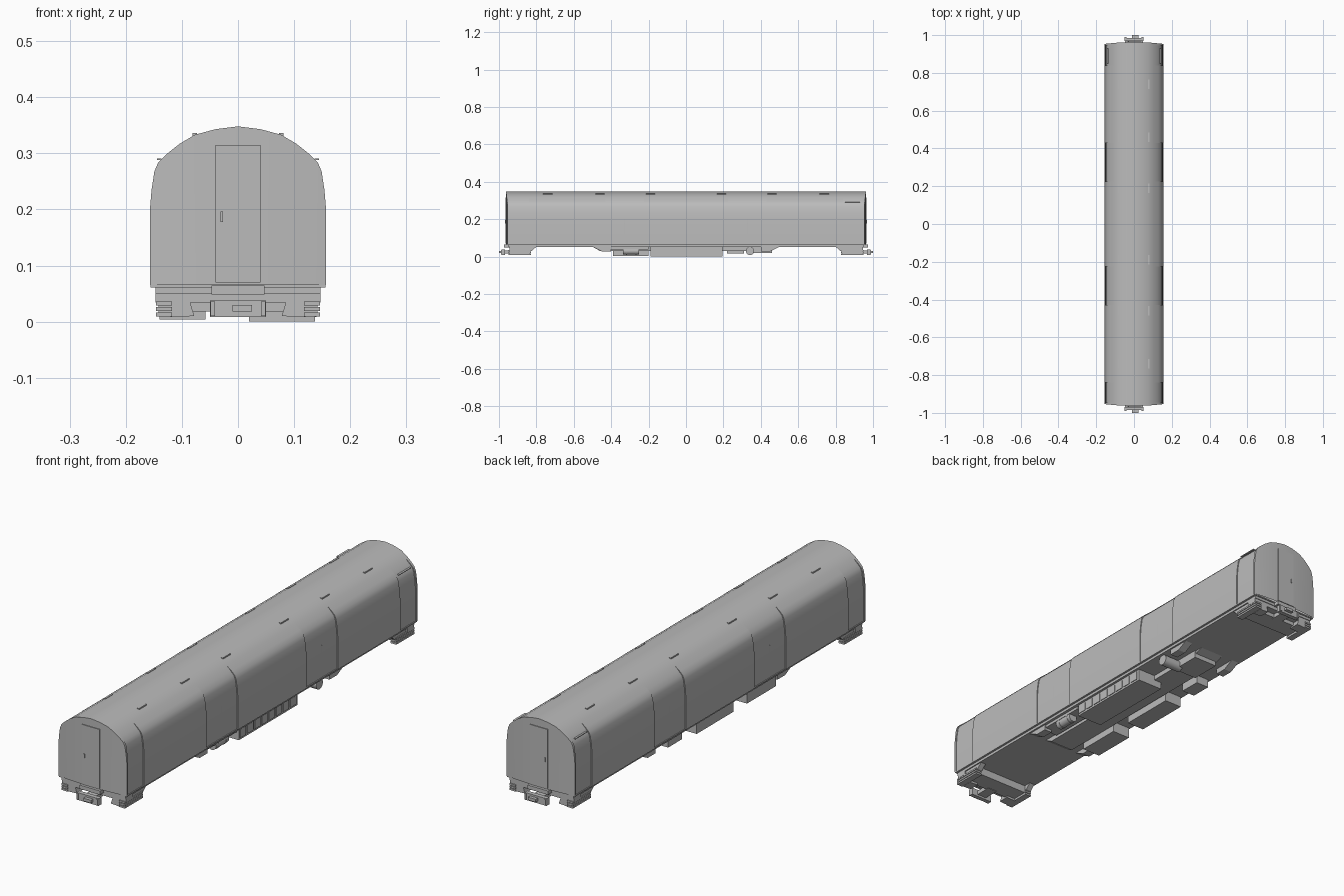
import bpy, bmesh, math
from mathutils import Matrix

if "Cube" in bpy.data.objects:
    bpy.data.objects.remove(bpy.data.objects["Cube"])

grey = bpy.data.materials.new("plain grey")
grey.diffuse_color = (0.5, 0.5, 0.5, 1)
grey.use_nodes = True
grey.node_tree.nodes["Principled BSDF"].inputs["Base Color"].default_value = grey.diffuse_color

# Half cross-section of the shell, sill to ridge
HALF = [(0.157, 0.065), (0.157, 0.2), (0.154, 0.235), (0.149, 0.268), (0.142, 0.284), (0.128, 0.298),
        (0.104, 0.317), (0.077, 0.333), (0.04, 0.343), (0, 0.348)]
PROFILE = HALF + [(-x, z) for x, z in reversed(HALF[:-1])]


def end_y(x):
    return 0.963 - 0.4 * x * x


def finish(bm, name, smooth=False):
    bmesh.ops.recalc_face_normals(bm, faces=bm.faces)
    me = bpy.data.meshes.new(name)
    bm.to_mesh(me)
    bm.free()
    ob = bpy.data.objects.new(name, me)
    bpy.context.collection.objects.link(ob)
    me.materials.append(grey)
    if smooth:
        bpy.ops.object.select_all(action='DESELECT')
        bpy.context.view_layer.objects.active = ob
        ob.select_set(True)
        bpy.ops.object.shade_smooth_by_angle(angle=math.radians(30))
    return ob


def box(name, x0, x1, y0, y1, z0, z1, bevel=0):
    bm = bmesh.new()
    bmesh.ops.create_cube(bm, size=1)
    for v in bm.verts:
        v.co = ((x0 + x1) / 2 + v.co.x * (x1 - x0), (y0 + y1) / 2 + v.co.y * (y1 - y0),
                (z0 + z1) / 2 + v.co.z * (z1 - z0))
    if bevel:
        bmesh.ops.bevel(bm, geom=bm.edges[:], offset=bevel, segments=1, affect='EDGES')
    return finish(bm, name)


def end_box(name, s, x0, x1, y0, y1, z0, z1):
    # y0..y1 is measured outwards on the end given by s
    return box(name, x0, x1, min(s * y0, s * y1), max(s * y0, s * y1), z0, z1)


def prism(name, pts, axis, a, b):
    # Extrude a 2D outline along x (pts are y, z) or y (pts are x, z)
    bm = bmesh.new()
    rings = [[bm.verts.new((t, p, q) if axis == 'x' else (p, t, q)) for p, q in pts] for t in (a, b)]
    bm.faces.new(rings[0])
    bm.faces.new(rings[1])
    n = len(pts)
    for i in range(n):
        bm.faces.new((rings[0][i], rings[0][(i + 1) % n], rings[1][(i + 1) % n], rings[1][i]))
    return finish(bm, name)


def cylinder(name, c, r, length, axis, segs=20):
    bm = bmesh.new()
    bmesh.ops.create_cone(bm, cap_ends=True, segments=segs, radius1=r, radius2=r, depth=length)
    rot = Matrix.Rotation(math.pi / 2, 4, 'Y' if axis == 'x' else 'X')
    bmesh.ops.transform(bm, matrix=Matrix.Translation(c) @ rot, verts=bm.verts)
    return finish(bm, name, True)


# Body shell with shallow door recesses in its sides
stations = [(None, 0)]
for a, b in ((-0.945, -0.84), (-0.43, -0.225), (0.225, 0.43), (0.84, 0.945)):
    stations += [(a, 0), (a, 1), (b, 1), (b, 0)]
stations.append((None, 0))
bm = bmesh.new()
rings = []
for k, (y, recess) in enumerate(stations):
    s = -1 if k == 0 else 1
    ring = []
    for x, z in PROFILE:
        depth = 0.004 if recess and z < 0.3 else 0
        ring.append(bm.verts.new((x - math.copysign(depth, x), s * end_y(x) if y is None else y, z)))
    rings.append(ring)
for r0, r1 in zip(rings, rings[1:]):
    for i in range(len(PROFILE) - 1):
        bm.faces.new((r0[i], r0[i + 1], r1[i + 1], r1[i]))
# Bowed end walls, made of vertical strips
for s in (-1, 1):
    cols = [[bm.verts.new((x, s * end_y(x), h)) for h in (0.065, z)] for x, z in PROFILE[1:-1]]
    for c0, c1 in zip(cols, cols[1:]):
        bm.faces.new((c0[0], c1[0], c1[1], c0[1]))
bmesh.ops.remove_doubles(bm, verts=bm.verts, dist=0.0001)
bmesh.ops.dissolve_degenerate(bm, edges=bm.edges, dist=0.00005)
finish(bm, "body_shell", True)

# Floor and sill
box("body_floor", -0.156, 0.156, -0.952, 0.952, 0.061, 0.066)
box("underframe", -0.147, 0.147, -0.948, 0.948, 0.05, 0.062)

# Roof details and door seams
for s in (-1, 1):
    for y in (-0.74, -0.46, -0.19, 0.19, 0.46, 0.74):
        box("roof_vent", s * 0.077 - 0.004, s * 0.077 + 0.004, y - 0.025, y + 0.025, 0.328, 0.336)
    for y in (-0.33, 0.33):
        box("door_seam", s * 0.153 - 0.001, s * 0.153 + 0.001, y - 0.0015, y + 0.0015, 0.066, 0.2)
    box("side_vent", s * 0.140 - 0.004, s * 0.140 + 0.004, 0.85, 0.93, 0.288, 0.291)

# End doors, buffers, couplers and corner steps
for s in (-1, 1):
    end_box("end_door", s, -0.04, 0.04, 0.958, 0.966, 0.07, 0.315)
    end_box("door_handle", s, -0.031, -0.027, 0.964, 0.969, 0.178, 0.196)
    end_box("door_sill", s, -0.047, 0.047, 0.94, 0.972, 0.048, 0.064)
    end_box("coupler_shank", s, -0.022, 0.022, 0.90, 0.98, 0.016, 0.033)
    end_box("coupler_head", s, -0.05, 0.05, 0.968, 0.986, 0.008, 0.038)
    for x in (-0.045, 0.045):
        end_box("coupler_rib", s, x - 0.004, x + 0.004, 0.984, 0.990, 0.01, 0.036)
    end_box("coupler_face", s, -0.01, 0.025, 0.985, 1.0, 0.018, 0.03)
    end_box("end_beam", s, -0.147, 0.147, 0.90, 0.945, 0.034, 0.052)
    end_box("end_equipment", s, -0.125, 0.125, 0.835, 0.915, 0.018, 0.052)
    for m in (-1, 1):
        pts = [(m * 0.09, 0.05), (m * 0.078, 0.01), (m * 0.12, 0.008), (m * 0.12, 0.05)]
        prism("end_bracket", pts, 'y', s * 0.90, s * 0.945)
        for z in (0.009, 0.019, 0.029):
            xs = sorted((m * 0.118, m * 0.146))
            end_box("corner_step", s, xs[0], xs[1], 0.83, 0.95, z, z + 0.007)
        xs = sorted((m * 0.118, m * 0.142))
        end_box("step_back", s, xs[0], xs[1], 0.835, 0.945, 0.012, 0.052)
        pts = [(s * 0.84, 0.052), (s * 0.84, 0.026), (s * 0.825, 0.03), (s * 0.80, 0.052)]
        prism("step_brace", pts, 'x', xs[0], xs[1])

# Central spine with tapered ends
spine = [(-0.50, 0.052), (-0.46, 0.03), (0.44, 0.03), (0.50, 0.052)]
prism("equipment_frame", spine, 'x', -0.055, 0.055)
for s in (-1, 1):
    for m in (-1, 1):
        pts = [(s * 0.40, 0.052), (s * 0.40, 0.027), (s * 0.45, 0.027), (s * 0.50, 0.052)]
        prism("frame_bracket", pts, 'x', m * 0.105, m * 0.14)

# Equipment boxes under the floor
box("main_case", 0.02, 0.137, -0.19, 0.195, 0, 0.052)
for i in range(8):
    y = -0.165 + i * 0.047
    box("case_panel", 0.136, 0.14, y - 0.019, y + 0.019, 0.008, 0.044)
box("left_case_front", -0.14, -0.058, -0.39, -0.20, 0.004, 0.052)
box("left_case_middle", -0.14, -0.06, -0.11, 0.13, 0.004, 0.052)
box("left_case_small", -0.135, -0.075, 0.22, 0.31, 0.015, 0.052)
box("rear_case", -0.05, 0.06, 0.33, 0.46, 0.018, 0.052)
box("right_shelf", 0.06, 0.135, -0.42, -0.20, 0.038, 0.052)

# Air tanks
cylinder("front_tank", (0.115, -0.293, 0.03), 0.02, 0.085, 'y')
for y in (-0.318, -0.268):
    cylinder("tank_strap", (0.115, y, 0.03), 0.0215, 0.006, 'y')
cylinder("rear_tank", (0.09, 0.342, 0.03), 0.022, 0.09, 'x')
